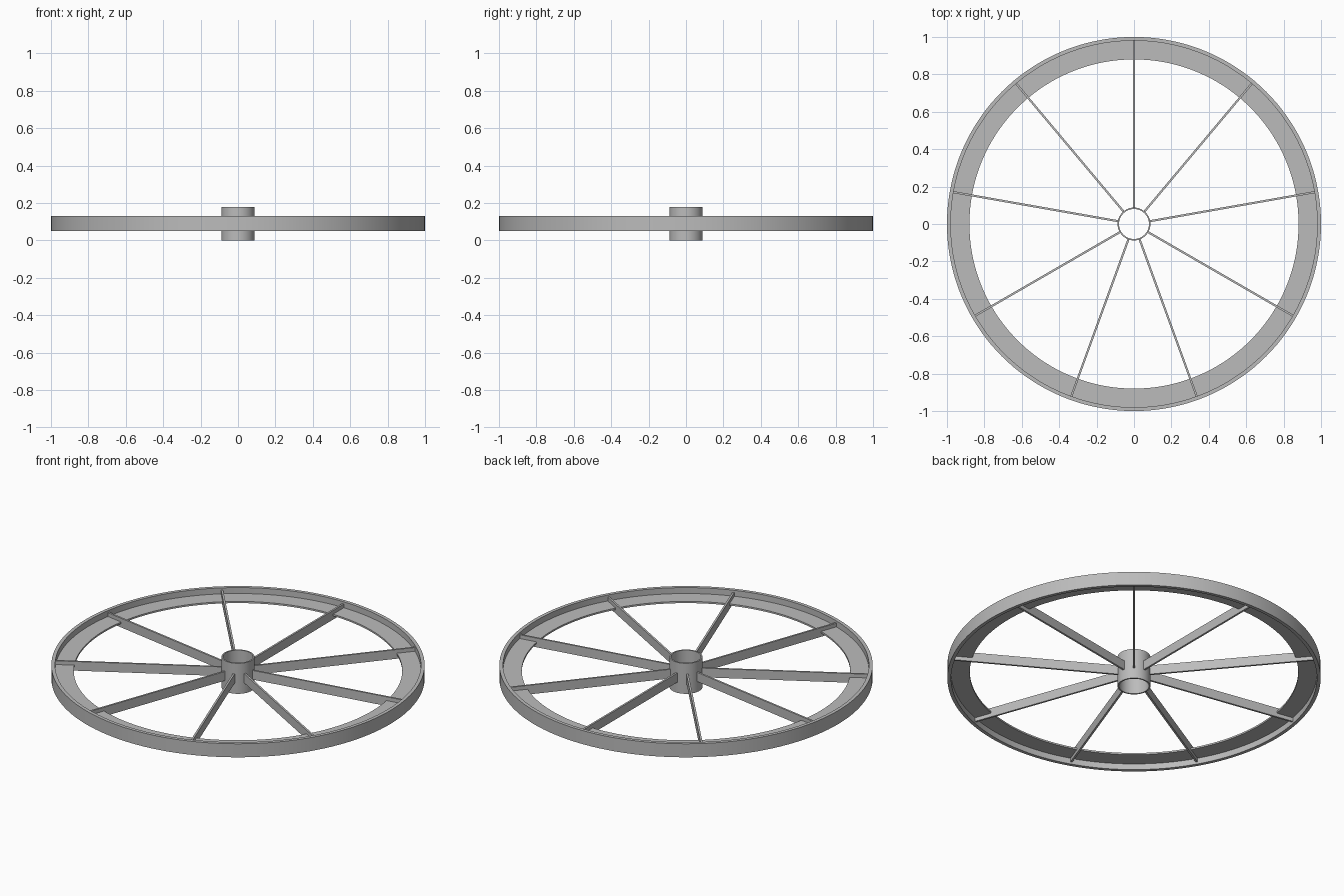
import bpy, bmesh, math
from mathutils import Matrix

if "Cube" in bpy.data.objects:
    bpy.data.objects.remove(bpy.data.objects["Cube"], do_unlink=True)

MID = 0.09        # height of the wheel's middle plane
SPOKES = 9

grey = bpy.data.materials.new("plain_grey")
grey.use_nodes = True
COLOUR = (0.5, 0.5, 0.5, 1)
grey.diffuse_color = COLOUR
grey.node_tree.nodes["Principled BSDF"].inputs["Base Color"].default_value = COLOUR


def finish(name, bm, smooth):
    """Turn a bmesh into a grey object, smooth across shallow angles if asked."""
    bmesh.ops.recalc_face_normals(bm, faces=bm.faces)
    mesh = bpy.data.meshes.new(name)
    bm.to_mesh(mesh)
    bm.free()
    mesh.materials.append(grey)
    obj = bpy.data.objects.new(name, mesh)
    bpy.context.collection.objects.link(obj)
    if smooth:
        bpy.ops.object.select_all(action='DESELECT')
        obj.select_set(True)
        bpy.context.view_layer.objects.active = obj
        bpy.ops.object.shade_smooth_by_angle(angle=math.radians(30))
    return obj


def ring(name, profile, steps):
    """Revolve a closed (radius, height) profile around the axle."""
    bm = bmesh.new()
    verts = [bm.verts.new((r, 0, z)) for r, z in profile]
    edges = [bm.edges.new((v, verts[i - 1])) for i, v in enumerate(verts)]
    bmesh.ops.spin(bm, geom=verts + edges, cent=(0, 0, 0), axis=(0, 0, 1),
                   angle=math.tau, steps=steps, use_merge=True)
    bmesh.ops.remove_doubles(bm, verts=bm.verts, dist=1e-5)
    return finish(name, bm, True)


# Rim: thin outer band with a flat flange standing inward from its middle
band, flange = 0.04, 0.005
ring("rim", [(1, MID - band), (1, MID + band), (0.98, MID + band),
             (0.98, MID + flange), (0.88, MID + flange),
             (0.88, MID - flange), (0.98, MID - flange), (0.98, MID - band)], 144)

# Hub: open tube, taller than the rim
ring("hub", [(0.088, 0), (0.088, 2 * MID), (0.08, 2 * MID), (0.08, 0)], 64)

# Spokes: flat bars on edge, passing through the flange to the band
inner, outer = 0.084, 0.985
for i in range(SPOKES):
    bm = bmesh.new()
    bmesh.ops.create_cube(bm, size=1, matrix=(
        Matrix.Rotation(math.pi / 2 + math.tau * i / SPOKES, 4, 'Z')
        @ Matrix.Translation(((inner + outer) / 2, 0, MID))
        @ Matrix.Diagonal((outer - inner, 0.011, 0.054, 1))))
    finish(f"spoke_{i + 1}", bm, False)
